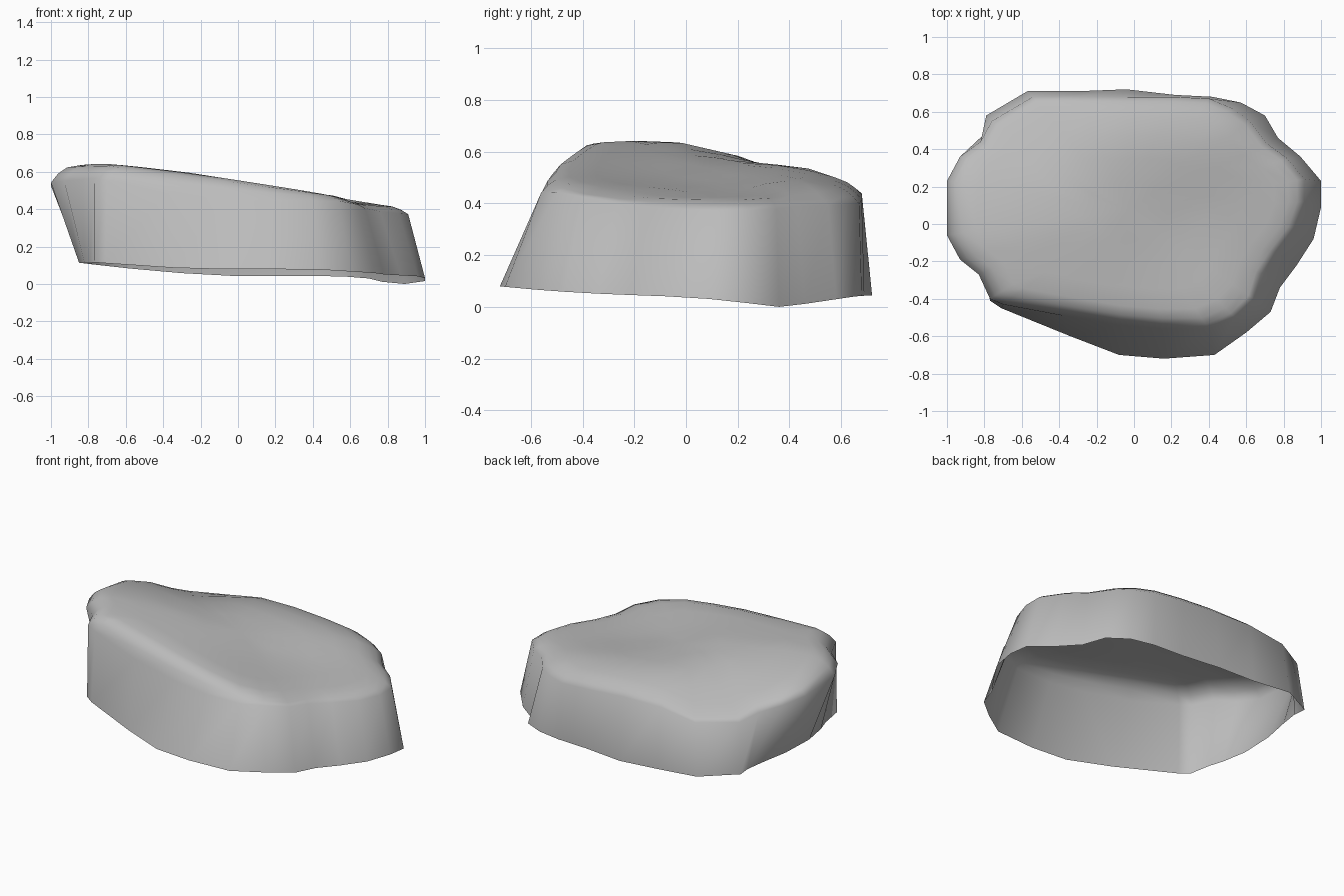
import bpy, bmesh, math
from mathutils import Vector

cube = bpy.data.objects.get("Cube")
if cube:
    bpy.data.objects.remove(cube, do_unlink=True)

# Footprint and rim outlines, counter-clockwise: foot x, foot y, rim x, rim y
OUTLINE = [
    (1, .09, .91, .12), (1, .23, .91, .24), (.89, .36, .82, .35),
    (.77, .46, .71, .43), (.7, .58, .62, .55), (.57, .65, .52, .62),
    (.42, .68, .4, .67), (.22, .69, .2, .68), (-.04, .72, -.04, .68),
    (-.3, .71, -.3, .68), (-.57, .71, -.54, .68), (-.79, .58, -.76, .55),
    (-.78, .5, -.82, .44), (-.8, .38, -.93, .36), (-.84, .2, -1, .23),
    (-.85, -.02, -1, -.06), (-.82, -.18, -.93, -.19), (-.79, -.27, -.83, -.27),
    (-.77, -.41, -.77, -.4), (-.71, -.45, -.7, -.43), (-.34, -.6, -.38, -.49),
    (-.08, -.7, -.08, -.54), (.16, -.72, .16, -.56), (.43, -.7, .4, -.56),
    (.6, -.58, .54, -.5), (.73, -.47, .64, -.4), (.78, -.34, .68, -.27),
    (.87, -.22, .76, -.15), (.96, -.08, .86, -.02),
]
# Height of the crest along x
CREST = [(-1, .64), (-.7, .645), (-.2, .59), (.2, .535), (.5, .485), (.65, .44), (1, .41)]
# Rings across the top: scale towards the centre, blend from rim height to top height
RINGS = [(1, 0), (.96, .5), (.91, .83), (.83, .97), (.66, 1), (.46, 1), (.24, 1)]
CENTRE = Vector((-.03, .07))


def bump(x, y, cx, cy, spread):
    return math.exp(-((x - cx) ** 2 + (y - cy) ** 2) / spread)


def foot_height(x, y):
    rise = .09 * max(0, -x) ** 1.5 + .07 * min(0, y) ** 2
    return max(0, .043 + rise - .043 * bump(x, y, .88, .36, .07))


def rim_height(x, y):
    raised = .05 * bump(x, y, -.8, -.4, .08) + .04 * bump(x, y, .55, -.5, .06)
    lowered = .1 * bump(x, y, -.7, .6, .1) + .1 * max(0, y - .5)
    return .45 - .085 * x + raised - lowered


def top_height(x, y):
    for (x0, z0), (x1, z1) in zip(CREST, CREST[1:]):
        if x <= x1:
            break
    crest = z0 + (z1 - z0) * (x - x0) / (x1 - x0)
    back_slope = .11 * max(0, y + .05) * max(0, .5 - x) + .2 * max(0, y - .45)
    back_hollow = .1 * bump(x, y, -.66, .54, .09)
    dish = .045 * bump(x, y, .28, -.02, .12)
    return crest - back_slope - back_hollow - dish


# Stone shell, open underneath
bm = bmesh.new()
rings = [[bm.verts.new((fx, fy, foot_height(fx, fy))) for fx, fy, _, _ in OUTLINE]]
for scale, blend in RINGS:
    ring = []
    for _, _, rx, ry in OUTLINE:
        p = CENTRE + (Vector((rx, ry)) - CENTRE) * scale
        low = rim_height(rx, ry)
        ring.append(bm.verts.new((p.x, p.y, low + (top_height(p.x, p.y) - low) * blend)))
    rings.append(ring)
hub = bm.verts.new((CENTRE.x, CENTRE.y, top_height(*CENTRE)))
count = len(OUTLINE)
for lower, upper in zip(rings, rings[1:]):
    for i in range(count):
        j = (i + 1) % count
        bm.faces.new((lower[i], lower[j], upper[j], upper[i]))
for i in range(count):
    bm.faces.new((rings[-1][i], rings[-1][(i + 1) % count], hub))

mesh = bpy.data.meshes.new("stone")
bm.to_mesh(mesh)
bm.free()
stone = bpy.data.objects.new("stone", mesh)
bpy.context.collection.objects.link(stone)

# Plain grey stone colour
grey = bpy.data.materials.new("stone_grey")
grey.use_nodes = True
colour = (.5, .5, .5, 1)
grey.diffuse_color = colour
grey.node_tree.nodes["Principled BSDF"].inputs["Base Color"].default_value = colour
mesh.materials.append(grey)

# Smooth shading
bpy.context.view_layer.objects.active = stone
stone.select_set(True)
bpy.ops.object.shade_smooth_by_angle(angle=math.radians(80))
